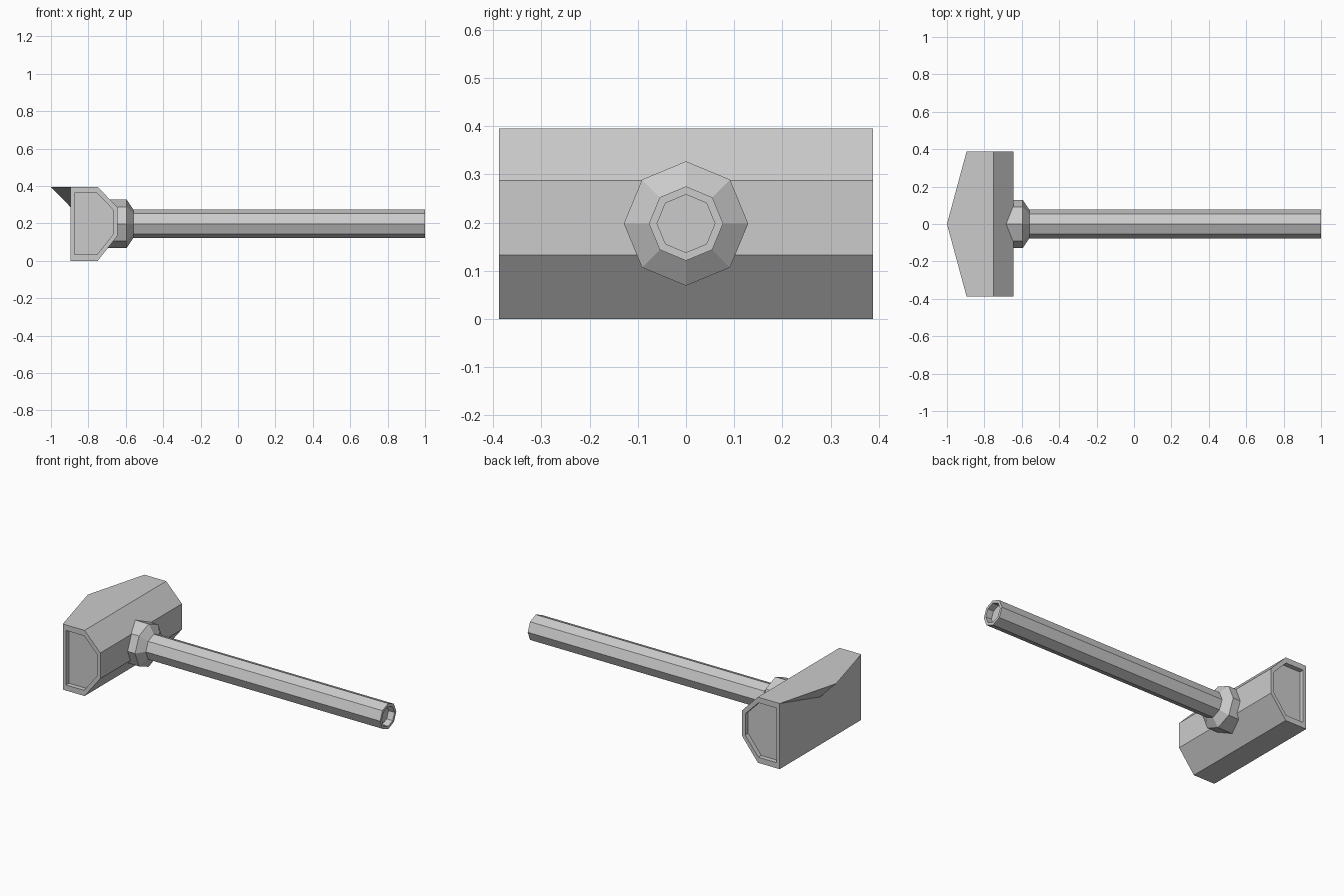
import bpy, bmesh, math

if "Cube" in bpy.data.objects:
    bpy.data.objects.remove(bpy.data.objects["Cube"])

AXIS_Z = 0.198


def make_object(name, bm):
    bmesh.ops.recalc_face_normals(bm, faces=bm.faces[:])
    mesh = bpy.data.meshes.new(name)
    bm.to_mesh(mesh)
    bm.free()
    obj = bpy.data.objects.new(name, mesh)
    bpy.context.collection.objects.link(obj)
    return obj


def loft(bm, rings):
    """Bridge matching vertex rings and cap both ends."""
    loops = [[bm.verts.new(p) for p in ring] for ring in rings]
    n = len(loops[0])
    for a, b in zip(loops, loops[1:]):
        for i in range(n):
            j = (i + 1) % n
            bm.faces.new((a[i], a[j], b[j], b[i]))
    bm.faces.new(loops[0])
    bm.faces.new(loops[-1])
    return loops


def octagon(x, r):
    return [(x, r * math.sin(i * math.pi / 4), AXIS_Z + r * math.cos(i * math.pi / 4))
            for i in range(8)]


# Hammer head: chamfered profile with recessed end faces
profile = [(-0.895, 0), (-0.75, 0), (-0.645, 0.133),
           (-0.645, 0.287), (-0.75, 0.395), (-0.895, 0.395)]


def head_ring(y, s):
    cx, cz = -0.77, 0.1975
    return [(cx + (x - cx) * s, y, cz + (z - cz) * s) for x, z in profile]


bm = bmesh.new()
loft(bm, [head_ring(-0.36, 0.83), head_ring(-0.388, 0.83), head_ring(-0.388, 1),
          head_ring(0.388, 1), head_ring(0.388, 0.83), head_ring(0.36, 0.83)])
make_object("hammer_head", bm)

# Pointed spur along the top of the back face
bm = bmesh.new()
left, right, tip, low = [bm.verts.new(p) for p in (
    (-0.895, -0.388, 0.395), (-0.895, 0.388, 0.395), (-1, 0, 0.395), (-0.895, 0, 0.287))]
for f in ((left, right, tip), (left, tip, low), (right, low, tip)):
    bm.faces.new(f)
bmesh.ops.recalc_face_normals(bm, faces=bm.faces[:])
bm.faces.new((left, low, right))
make_object("back_spur", bm)

# Octagonal collar tapering into a long handle with a recessed end
bm = bmesh.new()
loft(bm, [octagon(x, r) for x, r in (
    (-0.70, 0.129), (-0.595, 0.129), (-0.56, 0.077),
    (1.0, 0.077), (1.0, 0.06), (0.96, 0.06))])
make_object("collar_and_handle", bm)
